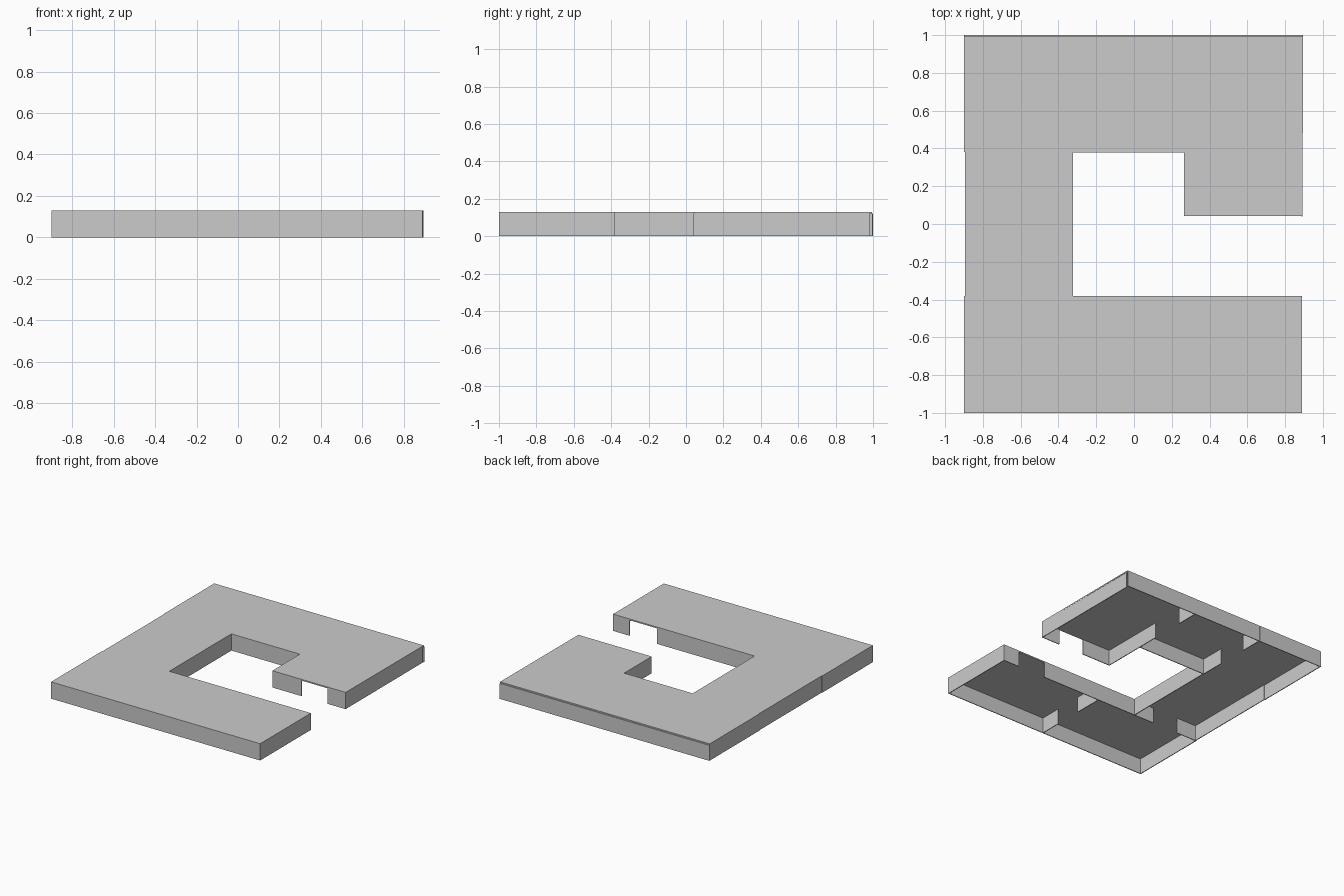
import bpy, bmesh

if "Cube" in bpy.data.objects:
    bpy.data.objects.remove(bpy.data.objects["Cube"])

ROOF_LOW, ROOF_TOP, THICK = 0.12, 0.13, 0.006


def make_object(name, bm):
    bmesh.ops.recalc_face_normals(bm, faces=bm.faces)
    mesh = bpy.data.meshes.new(name)
    bm.to_mesh(mesh)
    bm.free()
    ob = bpy.data.objects.new(name, mesh)
    bpy.context.collection.objects.link(ob)
    return ob


def box(bm, x0, x1, y0, y1, z0, z1):
    verts = bmesh.ops.create_cube(bm, size=1)["verts"]
    for v in verts:
        v.co = (x0 + (v.co.x + 0.5) * (x1 - x0),
                y0 + (v.co.y + 0.5) * (y1 - y0),
                z0 + (v.co.z + 0.5) * (z1 - z0))


def walls(name, runs, top=ROOF_LOW):
    """Each run is a thin straight wall (x0, y0, x1, y1)."""
    bm = bmesh.new()
    h = THICK / 2
    for x0, y0, x1, y1 in runs:
        dx, dy = (h, 0) if x0 == x1 else (0, h)
        box(bm, min(x0, x1) - dx, max(x0, x1) + dx,
            min(y0, y1) - dy, max(y0, y1) + dy, 0, top)
    return make_object(name, bm)


# Flat roof: one outline wrapped around the open courtyard
outline = [(-0.9, -1), (0.89, -1), (0.89, -0.38), (-0.322, -0.38),
           (-0.322, 0.378), (0.265, 0.378), (0.265, 0.042), (0.892, 0.042),
           (0.895, 0.995), (-0.9, 0.995), (-0.9, 0.38), (-0.896, 0.38),
           (-0.896, -0.38), (-0.9, -0.38)]
bm = bmesh.new()
face = bm.faces.new([bm.verts.new((x, y, ROOF_LOW)) for x, y in outline])
ext = bmesh.ops.extrude_face_region(bm, geom=[face])["geom"]
bmesh.ops.translate(bm, vec=(0, 0, ROOF_TOP - ROOF_LOW),
                    verts=[v for v in ext if isinstance(v, bmesh.types.BMVert)])
make_object("roof", bm)

# Outer walls
walls("front_wall", [(-0.897, -0.997, 0.01, -0.997), (0.012, -0.997, 0.89, -0.997)])
walls("back_wall", [(-0.9, 0.997, -0.332, 0.997), (-0.33, 0.997, 0.895, 0.997)])
walls("left_wall", [(-0.897, -1, -0.897, -0.38), (-0.893, -0.38, -0.893, 0.38),
                    (-0.897, 0.38, -0.897, 1)])
walls("right_wall", [(0.887, -1, 0.887, -0.38), (0.889, 0.04, 0.889, 0.98)])

# Courtyard walls, with doorways facing each other across the entrance
walls("courtyard_left_wall", [(-0.325, -0.385, -0.325, 0.385)])
walls("courtyard_back_wall", [(-0.325, 0.382, 0.268, 0.382)])
walls("courtyard_front_wall", [(-0.325, -0.383, 0.515, -0.383),
                               (0.75, -0.383, 0.89, -0.383)])
walls("entrance_wall", [(0.265, 0.045, 0.515, 0.045), (0.735, 0.045, 0.89, 0.045)])

# Room partitions, each with a doorway in the middle
walls("front_partition", [(0.01, -0.997, 0.01, -0.83), (0.01, -0.61, 0.01, -0.38)])
walls("left_partition", [(-0.897, -0.383, -0.72, -0.383), (-0.5, -0.383, -0.325, -0.383)])
walls("back_left_partition", [(-0.328, 0.38, -0.328, 0.58), (-0.328, 0.82, -0.328, 0.997)])
walls("back_right_partition", [(0.268, 0.045, 0.268, 0.56), (0.268, 0.82, 0.268, 0.997)])
